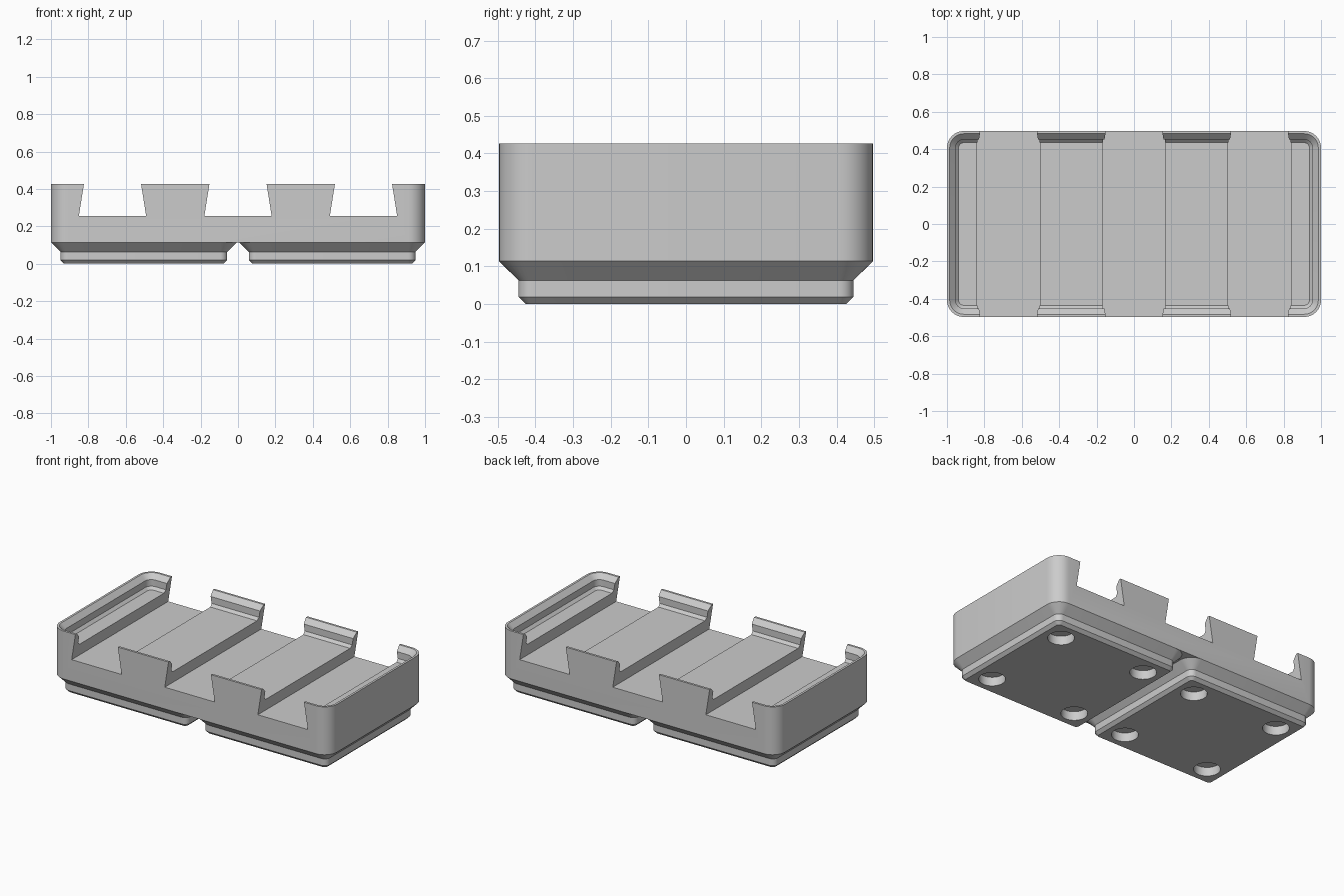
import bpy
import bmesh
from math import cos, sin, pi
from mathutils import Matrix

if "Cube" in bpy.data.objects:
    bpy.data.objects.remove(bpy.data.objects["Cube"], do_unlink=True)

CORNER = 0.09        # outer corner radius
FOOT_TOP = 0.114     # height where the feet meet the body
TOP = 0.426
FLOOR = 0.335        # recessed floor inside the lip
PITCH = 1.006        # spacing of the two feet
SIDE = 0.497         # half depth

grey = bpy.data.materials.new("plain grey")
grey.use_nodes = True
colour = (0.6, 0.6, 0.6, 1)
grey.diffuse_color = colour
grey.node_tree.nodes["Principled BSDF"].inputs["Base Color"].default_value = colour


def make_object(name, bm):
    bmesh.ops.recalc_face_normals(bm, faces=bm.faces)
    mesh = bpy.data.meshes.new(name)
    bm.to_mesh(mesh)
    bm.free()
    mesh.materials.append(grey)
    obj = bpy.data.objects.new(name, mesh)
    bpy.context.collection.objects.link(obj)
    return obj


def rounded_ring(bm, cx, half_x, half_y, inset, z, steps=8):
    """Rounded rectangle of vertices, inset from its full outline."""
    r = CORNER - inset
    ring = []
    for quarter, (sx, sy) in enumerate([(1, 1), (-1, 1), (-1, -1), (1, -1)]):
        for i in range(steps + 1):
            a = (quarter + i / steps) * pi / 2
            x = cx + sx * (half_x - CORNER) + r * cos(a)
            y = sy * (half_y - CORNER) + r * sin(a)
            ring.append(bm.verts.new((x, y, z)))
    return ring


def loft(name, cx, half_x, half_y, profile):
    """Solid swept through (inset, height) pairs and capped at both ends."""
    bm = bmesh.new()
    rings = [rounded_ring(bm, cx, half_x, half_y, i, z) for i, z in profile]
    for low, high in zip(rings, rings[1:]):
        for k in range(len(low)):
            n = (k + 1) % len(low)
            bm.faces.new((low[k], low[n], high[n], high[k]))
    bm.faces.new(rings[0])
    bm.faces.new(rings[-1])
    return make_object(name, bm)


def cut(obj, cutters):
    bpy.context.view_layer.objects.active = obj
    for cutter in cutters:
        cutter.hide_render = True
        mod = obj.modifiers.new("cut", "BOOLEAN")
        mod.operation = "DIFFERENCE"
        mod.solver = "EXACT"
        mod.object = cutter
        bpy.ops.object.modifier_apply(modifier=mod.name)
        bpy.data.objects.remove(cutter, do_unlink=True)


def shade(obj):
    bpy.ops.object.select_all(action="DESELECT")
    obj.select_set(True)
    bpy.context.view_layer.objects.active = obj
    bpy.ops.object.shade_smooth_by_angle(angle=pi / 6)


def dovetail(cx):
    """Trapezoid prism, wider at the bottom, running front to back."""
    bm = bmesh.new()
    outline = [(-0.18, 0.255), (0.18, 0.255), (0.141, 0.5), (-0.141, 0.5)]
    face = bm.faces.new([bm.verts.new((cx + x, -0.6, z)) for x, z in outline])
    new = bmesh.ops.extrude_face_region(bm, geom=[face])["geom"]
    verts = [v for v in new if isinstance(v, bmesh.types.BMVert)]
    bmesh.ops.translate(bm, verts=verts, vec=(0, 1.2, 0))
    return make_object("slot_cutter", bm)


def magnet_hole(x, y):
    bm = bmesh.new()
    bmesh.ops.create_cone(bm, cap_ends=True, segments=40, radius1=0.078,
                          radius2=0.078, depth=0.115,
                          matrix=Matrix.Translation((x, y, 0)))
    return make_object("hole_cutter", bm)


# Body with a stepped stacking lip around a recessed floor
body = loft("tray_body", 0, 1, SIDE, [
    (0, FOOT_TOP), (0, TOP),
    (0.0144, TOP), (0.0455, 0.395), (0.0455, 0.352), (0.0623, FLOOR)])

# Three dovetail slots
cut(body, [dovetail(cx) for cx in (-0.671, 0, 0.671)])
shade(body)

# Two stepped feet, each with four round holes underneath
for name, side in (("right_foot", -1), ("left_foot", 1)):
    cx = side * PITCH / 2
    foot = loft(name, cx, SIDE, SIDE, [
        (0.0707, 0), (0.0515, 0.019), (0.0515, 0.063), (0, FOOT_TOP)])
    cut(foot, [magnet_hole(cx + sx * 0.311, sy * 0.311)
               for sx in (-1, 1) for sy in (-1, 1)])
    shade(foot)
